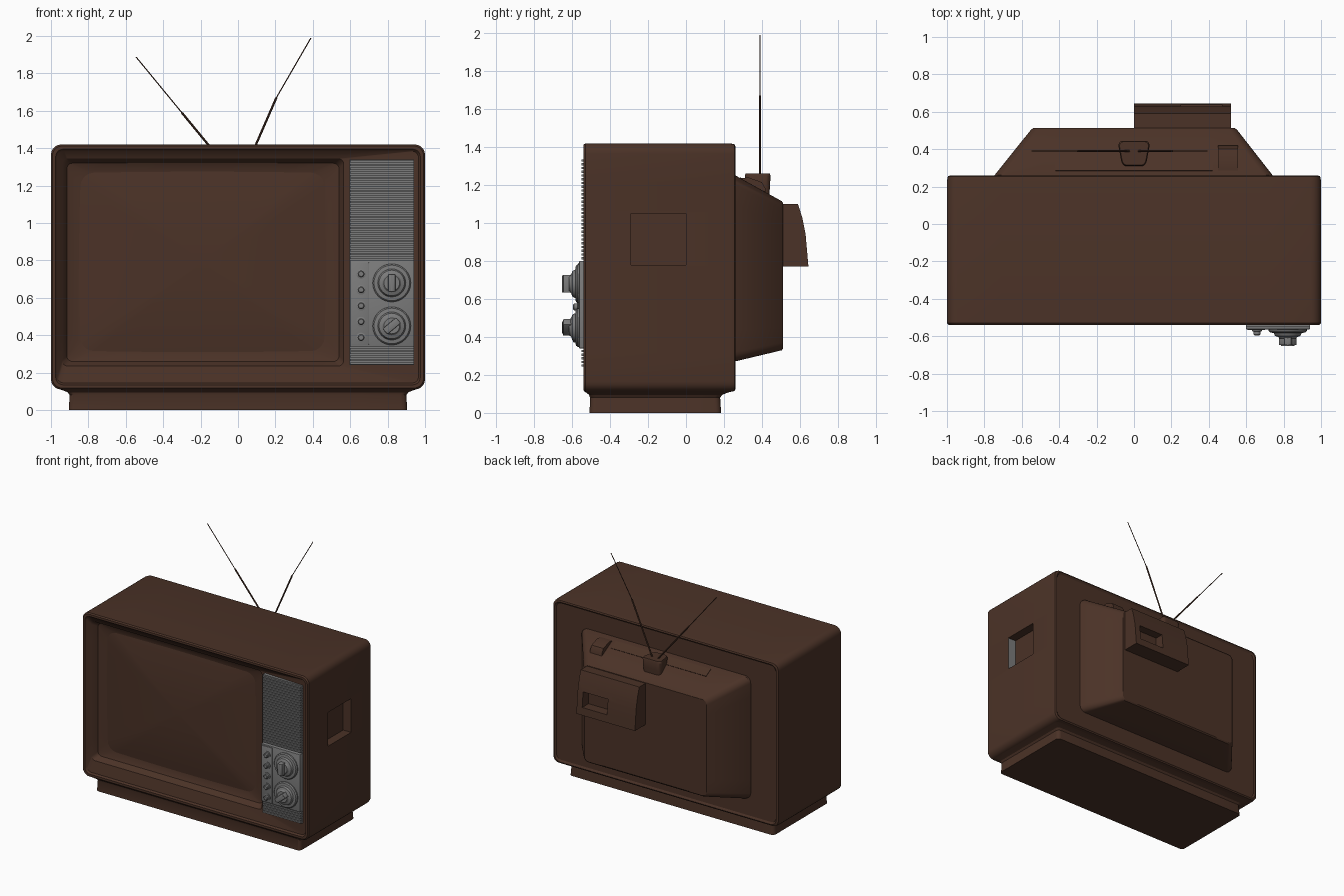
import bpy, bmesh, math
from mathutils import Vector, Matrix

if "Cube" in bpy.data.objects:
    bpy.data.objects.remove(bpy.data.objects["Cube"])
made = []


def material(name, rgb):
    m = bpy.data.materials.new(name)
    m.use_nodes = True
    m.diffuse_color = (*rgb, 1)
    bsdf = m.node_tree.nodes["Principled BSDF"]
    bsdf.inputs["Base Color"].default_value = (*rgb, 1)
    bsdf.inputs["Roughness"].default_value = 0.7
    return m


BROWN = material("dark brown", (0.07, 0.032, 0.02))
GREY = material("panel grey", (0.2, 0.2, 0.2))


def finish(name, bm, mat):
    bmesh.ops.recalc_face_normals(bm, faces=bm.faces)
    me = bpy.data.meshes.new(name)
    bm.to_mesh(me)
    bm.free()
    ob = bpy.data.objects.new(name, me)
    bpy.context.collection.objects.link(ob)
    me.materials.append(mat)
    made.append(ob)
    return ob


def outline(x0, x1, z0, z1, r, bulge=0.0, corner=5, side=8):
    """Rounded rectangle as 2D points, with optionally bowed sides."""
    cx, cz, w, h = (x0 + x1) / 2, (z0 + z1) / 2, (x1 - x0) / 2, (z1 - z0) / 2
    arcs = []
    for q, (sx, sz) in enumerate(((1, 1), (-1, 1), (-1, -1), (1, -1))):
        arcs.append([Vector((sx * (w - r) + r * math.cos(a), sz * (h - r) + r * math.sin(a)))
                     for a in (math.pi / 2 * (q + i / corner) for i in range(corner + 1))])
    pts = []
    for q in range(4):
        a, b = arcs[q][-1], arcs[(q + 1) % 4][0]
        pts += arcs[q] + [a.lerp(b, i / side) for i in range(1, side)]
    return [(cx + p.x * (1 + bulge * (1 - (p.y / h) ** 2)),
             cz + p.y * (1 + bulge * (1 - (p.x / w) ** 2))) for p in pts]


def loft(name, rings, mat, cap_start=True, cap_end=True):
    bm = bmesh.new()
    loops = [[bm.verts.new(p) for p in ring] for ring in rings]
    n = len(loops[0])
    for a, b in zip(loops, loops[1:]):
        for i in range(n):
            bm.faces.new((a[i], a[(i + 1) % n], b[(i + 1) % n], b[i]))
    if cap_start:
        bm.faces.new(loops[0])
    if cap_end:
        bm.faces.new(loops[-1])
    return finish(name, bm, mat)


def upright(y, *args, **kw):
    return [(x, y, z) for x, z in outline(*args, **kw)]


def flat(z, *args, **kw):
    return [(x, y, z) for x, y in outline(*args, **kw)]


def box(name, x0, x1, y0, y1, z0, z1, mat, bevel=0.0):
    bm = bmesh.new()
    bmesh.ops.create_cube(bm, size=1)
    for v in bm.verts:
        v.co = ((x0, x1)[v.co.x > 0], (y0, y1)[v.co.y > 0], (z0, z1)[v.co.z > 0])
    if bevel:
        bmesh.ops.bevel(bm, geom=bm.edges[:], offset=bevel, segments=2, affect='EDGES', profile=0.5)
    return finish(name, bm, mat)


def turned(name, x, z, profile, mat, sides=32):
    """Round part facing the front, from (radius, y) pairs."""
    rings = [[(x + r * math.cos(t), y, z + r * math.sin(t))
              for t in (2 * math.pi * i / sides for i in range(sides))] for r, y in profile]
    return loft(name, rings, mat)


def cut(target, cutter):
    mod = target.modifiers.new("cut", 'BOOLEAN')
    mod.object, mod.solver = cutter, 'EXACT'
    bpy.context.view_layer.objects.active = target
    bpy.ops.object.modifier_apply(modifier=mod.name)
    made.remove(cutter)
    bpy.data.objects.remove(cutter)


# Cabinet: back panel, shell, front rim, sill sloping into the screen recess
TUBE = (-0.85, 0.47, 0.31, 1.275)
cabinet = loft("cabinet", [
    upright(0.25, -0.95, 0.95, 0.16, 1.37, 0.04),
    upright(0.25, -0.97, 0.97, 0.14, 1.39, 0.04),
    upright(0.26, -0.98, 0.98, 0.125, 1.405, 0.05),
    upright(0.255, -0.995, 0.995, 0.115, 1.415, 0.05),
    upright(0.23, -1, 1, 0.11, 1.42, 0.055),
    upright(-0.53, -1, 1, 0.11, 1.42, 0.055),
    upright(-0.54, -0.992, 0.992, 0.118, 1.412, 0.05),
    upright(-0.54, -0.975, 0.975, 0.135, 1.395, 0.04),
    upright(-0.525, -0.965, 0.965, 0.145, 1.385, 0.035),
    upright(-0.505, -0.94, 0.565, 0.235, 1.345, 0.03),
    upright(-0.46, -0.915, 0.54, 0.26, 1.32, 0.03),
    upright(-0.44, *TUBE, 0.07, bulge=0.015)], BROWN)

# Pocket in the side, with a grey front wall
cut(cabinet, box("pocket_cutter", 0.93, 1.1, -0.29, 0, 0.78, 1.05, BROWN))
cabinet.data.materials.clear()
for m in (BROWN, GREY):
    cabinet.data.materials.append(m)
for f in cabinet.data.polygons:
    c = f.center
    f.material_index = int(abs(c.y + 0.29) < 0.002 and 0.9 < c.x < 0.99 and f.normal.y > 0.9)

# Bulging picture tube
cx, cz = (TUBE[0] + TUBE[1]) / 2, (TUBE[2] + TUBE[3]) / 2
edge = outline(*TUBE, 0.07, bulge=0.015)
loft("screen", [[(cx + (x - cx) * s, -0.44 - 0.04 * (1 - s * s), cz + (z - cz) * s) for x, z in edge]
                for s in (0.985, 0.9, 0.75, 0.55, 0.3, 0.05)], BROWN)

# Plinth with a flared top
loft("plinth", [flat(z, -0.905 - e, 0.905 + e, -0.508 - e / 2, 0.185 + e, 0.03)
                for z, e in ((0, 0), (0.08, -0.005), (0.095, 0.005), (0.105, 0.03), (0.115, 0.06))], BROWN)

# Grille and control panel
box("panel_backing", 0.595, 0.94, -0.535, -0.45, 0.24, 1.34, GREY)
for name, z0, z1, count in (("upper_grille", 0.805, 1.34, 27), ("lower_grille", 0.24, 0.335, 5)):
    step = (z1 - z0) / count
    for i in range(count):
        z = z0 + i * step
        box(f"{name}_slat_{i + 1}", 0.6, 0.94, -0.55, -0.53, z + step * 0.2, z + step * 0.8, GREY)
box("control_panel", 0.598, 0.942, -0.563, -0.5, 0.34, 0.8, GREY, 0.004)
box("button_strip", 0.607, 0.7, -0.568, -0.55, 0.35, 0.79, GREY, 0.003)

# Dials with grip bars
for name, z, angle in (("upper_dial", 0.68, 0), ("lower_dial", 0.45, -50)):
    x = 0.822
    turned(name, x, z, [(0.102, -0.55), (0.102, -0.572), (0.095, -0.58), (0.075, -0.583),
                        (0.068, -0.598), (0.05, -0.605), (0.042, -0.615)], GREY)
    grip = box(name + "_grip", -0.02, 0.02, -0.648, -0.6, -0.047, 0.047, GREY, 0.005)
    ridge = box(name + "_ridge", -0.004, 0.004, -0.652, -0.64, -0.045, 0.045, GREY)
    for ob in (grip, ridge):
        ob.data.transform(Matrix.Translation((x, 0, z)) @ Matrix.Rotation(math.radians(-angle), 4, 'Y'))

# Push buttons
for i in range(5):
    turned(f"button_{i + 1}", 0.658, 0.728 - i * 0.085,
           [(0.026, -0.56), (0.026, -0.573), (0.018, -0.575), (0.018, -0.59), (0.013, -0.595)], GREY, 20)

# Tapered rear cover
loft("rear_cover", [
    upright(0.24, -0.75, 0.745, 0.27, 1.25, 0.05),
    upright(0.262, -0.745, 0.74, 0.272, 1.25, 0.05),
    upright(0.505, -0.55, 0.55, 0.33, 1.115, 0.04),
    upright(0.512, -0.54, 0.54, 0.34, 1.105, 0.035)], BROWN)

# Vent plate lying on the sloping top of the cover
vent = box("vent_plate", -0.42, 0.42, -0.035, 0.035, -0.004, 0.004, BROWN)
vent.data.transform(Matrix.Translation((0, 0.315, 1.22)) @ Matrix.Rotation(math.radians(-29), 4, 'X'))

# Tube neck housing with a socket recess
side = [(0.49, 1.10), (0.59, 1.10), (0.612, 1.03), (0.63, 0.94), (0.638, 0.85), (0.645, 0.77), (0.49, 0.77)]
housing = loft("neck_housing", [[(x, y, z) for y, z in side] for x in (0.0, 0.518)], BROWN)
cut(housing, box("socket_cutter", 0.25, 0.47, 0.56, 0.7, 0.83, 0.95, BROWN))

# Small wedge block on the cover
wedge = [(0.27, 1.12), (0.27, 1.235), (0.33, 1.24), (0.4, 1.215), (0.42, 1.18), (0.42, 1.1)]
loft("wedge_block", [[(x, y, z) for y, z in wedge] for x in (0.45, 0.555)], BROWN)


# Antenna mount, wider at the back
def mount(z, s):
    pts = outline(-0.088, 0.088, 0.31, 0.445, 0.03)
    return [(x * s * (0.72 + 0.28 * (y - 0.31) / 0.135), 0.38 + (y - 0.38) * s, z) for x, y in pts]


loft("antenna_mount", [mount(1.13, 0.88), mount(1.19, 0.96), mount(1.25, 1), mount(1.262, 0.93)], BROWN)


# Telescopic rods
def rod(name, a, b, radius):
    a, b = Vector(a), Vector(b)
    bm = bmesh.new()
    turn = (b - a).to_track_quat('Z', 'Y').to_matrix().to_4x4()
    bmesh.ops.create_cone(bm, cap_ends=True, segments=10, radius1=radius, radius2=radius,
                          depth=(b - a).length, matrix=Matrix.Translation((a + b) / 2) @ turn)
    return finish(name, bm, BROWN)


for name, path in (("right_antenna", ((-0.02, 1.25), (-0.3, 1.59), (-0.545, 1.888))),
                   ("left_antenna", ((0.022, 1.25), (0.205, 1.67), (0.39, 1.99)))):
    p = [(x, 0.39, z) for x, z in path]
    rod(name + "_lower", p[0], p[1], 0.006)
    rod(name + "_upper", p[1], p[2], 0.003)

# Smooth curved parts, keep hard edges
bpy.ops.object.select_all(action='DESELECT')
for ob in made:
    ob.select_set(True)
bpy.context.view_layer.objects.active = made[0]
bpy.ops.object.shade_smooth_by_angle(angle=math.radians(30))
